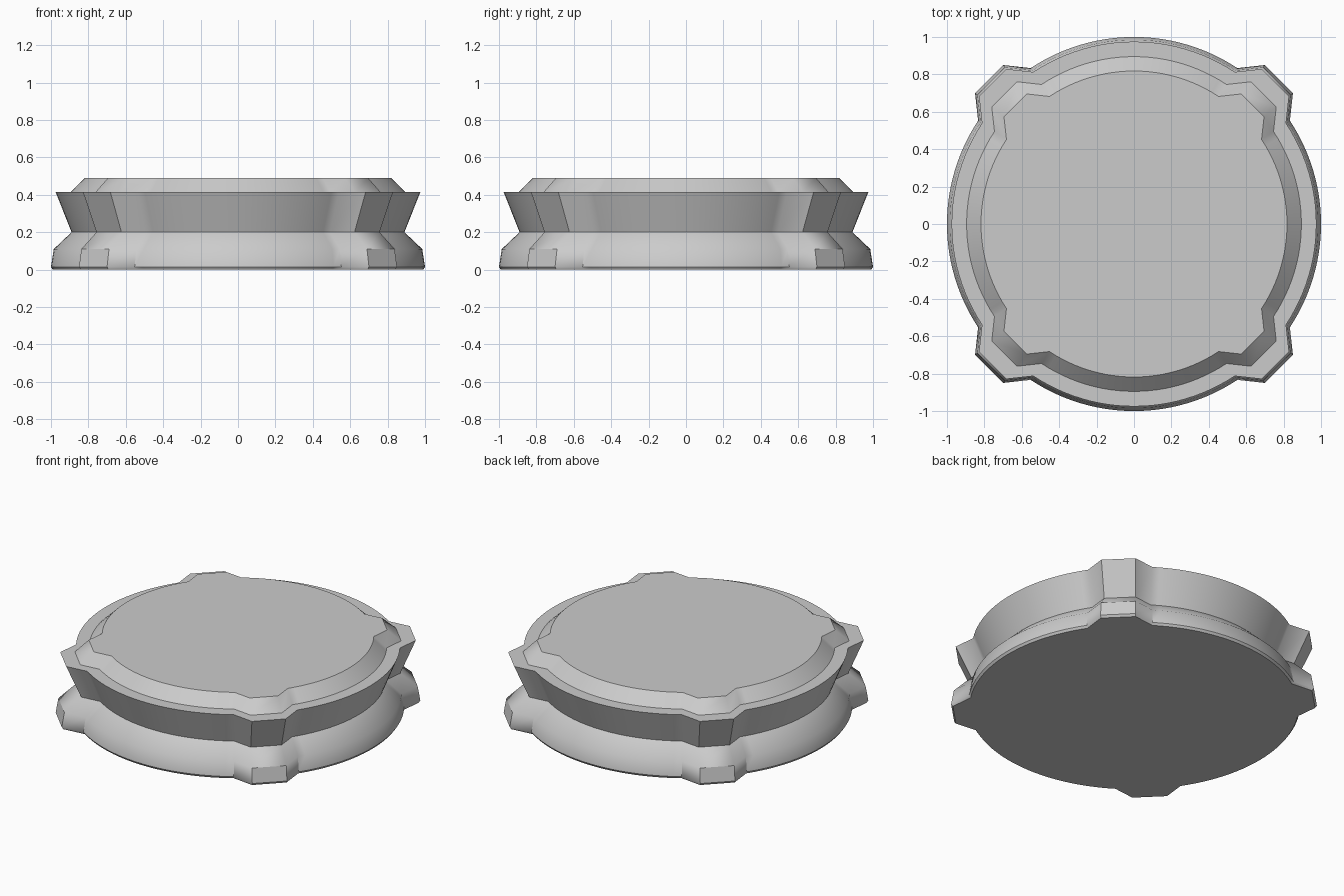
import bpy, bmesh, math

cube = bpy.data.objects.get("Cube")
if cube:
    bpy.data.objects.remove(cube, do_unlink=True)

# Material
grey = bpy.data.materials.new("light_grey")
grey.use_nodes = True
colour = (0.6, 0.6, 0.6, 1)
grey.diffuse_color = colour
grey.node_tree.nodes["Principled BSDF"].inputs["Base Color"].default_value = colour


def outline(segments=24):
    """Unit circle with a flat-sided lug on each diagonal."""
    start = math.atan2(0.83, 0.55)
    sweep = math.pi - 2 * start
    quarter = [(0.85, 0.70), (0.70, 0.85)]
    quarter += [(math.cos(start + sweep * i / segments),
                 math.sin(start + sweep * i / segments))
                for i in range(segments + 1)]
    points = []
    for turn in range(4):
        c, s = round(math.cos(turn * math.pi / 2)), round(math.sin(turn * math.pi / 2))
        points += [(x * c - y * s, x * s + y * c) for x, y in quarter]
    return points


def loft(name, profile):
    """Stack scaled copies of the outline and cap both ends."""
    bm = bmesh.new()
    shape = outline()
    rings = [[bm.verts.new((x * scale, y * scale, z)) for x, y in shape]
             for scale, z in profile]
    count = len(shape)
    for low, high in zip(rings, rings[1:]):
        for i in range(count):
            j = (i + 1) % count
            bm.faces.new((low[i], low[j], high[j], high[i]))
    bm.faces.new(rings[0][::-1])
    bm.faces.new(rings[-1])
    bmesh.ops.recalc_face_normals(bm, faces=bm.faces)
    mesh = bpy.data.meshes.new(name)
    bm.to_mesh(mesh)
    bm.free()
    obj = bpy.data.objects.new(name, mesh)
    bpy.context.collection.objects.link(obj)
    mesh.materials.append(grey)
    return obj


# Flared foot, narrow waist, wide collar with a flat lip, bevelled raised top
pedestal = loft("lobed_pedestal", [
    (0.99, 0), (1.0, 0.015), (0.985, 0.11), (0.89, 0.2),
    (0.975, 0.415), (0.895, 0.415), (0.818, 0.49)])

bpy.ops.object.select_all(action='DESELECT')
pedestal.select_set(True)
bpy.context.view_layer.objects.active = pedestal
bpy.ops.object.shade_smooth_by_angle(angle=math.radians(38))
